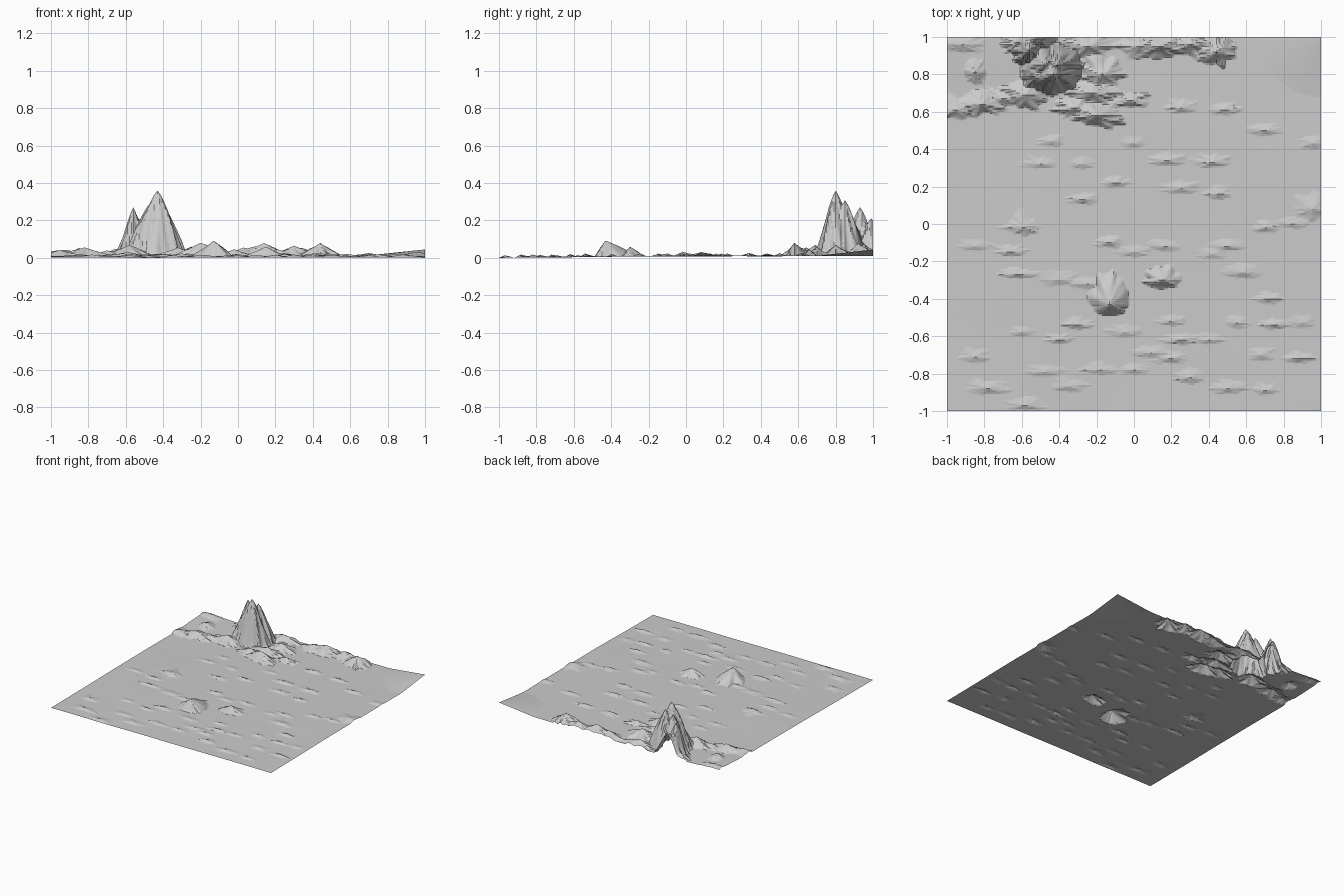
import bpy, bmesh, math, random
from mathutils import Vector, noise

random.seed(4)
N = 200                     # grid cells per side
STEP = 2.0 / N


def ground(x, y):
    """Gently rising sand sheet with lifted back corners."""
    z = 0.003 + 0.009 * min(1, (y + 1) / 0.8)
    z += 0.003 * noise.noise(Vector((x * 2.5, y * 2.5, 0.3)))
    z += 0.035 * max(0, 1 - math.hypot(x - 1, y - 1) / 0.32)
    z += 0.018 * max(0, 1 - math.hypot(x + 1, y - 0.95) / 0.4)
    return max(z, 0.0)


base = [[ground(-1 + i * STEP, -1 + j * STEP) for i in range(N + 1)] for j in range(N + 1)]
rise = [[0.0] * (N + 1) for _ in range(N + 1)]


def stamp(cx, cy, h, rx, ry, front, rough, power):
    """Raise a craggy bump; 'front' is the length of the steep -y side relative to ry."""
    seed = cx * 17.3 + cy * 9.1
    i0, i1 = [int((cx + s * rx * 1.4 + 1) / STEP) for s in (-1, 1)]
    j0, j1 = [int((cy + s * ry * 1.4 + 1) / STEP) for s in (-1, 1)]
    for j in range(max(0, j0), min(N, j1) + 1):
        for i in range(max(0, i0), min(N, i1) + 1):
            dx, dy = -1 + i * STEP - cx, -1 + j * STEP - cy
            u, v = dx / rx, dy / (ry if dy > 0 else ry * front)
            r = math.hypot(u, v)
            a = math.atan2(v, u)
            # gullies run down the slope, so the noise follows the angle
            g = noise.noise(Vector((2.6 * math.cos(a), 2.6 * math.sin(a), seed + r)))
            r *= 1 + rough * g
            if r < 1:
                rise[j][i] = max(rise[j][i], h * (1 - r ** power))


# Main mountain: tall front peak with a ridge running to the back edge
for p in [(-0.43, 0.80, 0.35, 0.14, 0.13), (-0.41, 0.85, 0.30, 0.12, 0.11),
          (-0.48, 0.85, 0.27, 0.11, 0.13), (-0.56, 0.93, 0.26, 0.085, 0.10),
          (-0.53, 0.99, 0.20, 0.11, 0.12), (-0.51, 0.80, 0.20, 0.10, 0.10)]:
    stamp(*p, front=0.85, rough=0.28, power=1.25)

# Foothills and the back range
for p in [(-0.20, 0.58, 0.07, 0.16, 0.08), (-0.32, 0.62, 0.045, 0.12, 0.07),
          (-0.17, 0.80, 0.06, 0.13, 0.10), (-0.02, 0.66, 0.035, 0.11, 0.05),
          (-0.22, 0.70, 0.05, 0.15, 0.07), (-0.58, 0.69, 0.06, 0.13, 0.10),
          (-0.82, 0.64, 0.045, 0.13, 0.08), (-0.95, 0.61, 0.03, 0.12, 0.07),
          (-0.70, 0.67, 0.03, 0.12, 0.06), (-0.85, 0.81, 0.035, 0.06, 0.09),
          (-0.25, 0.95, 0.05, 0.15, 0.08), (0.03, 0.95, 0.045, 0.12, 0.08),
          (0.14, 0.95, 0.07, 0.16, 0.08), (0.30, 0.96, 0.055, 0.14, 0.08),
          (0.44, 0.92, 0.07, 0.10, 0.10), (-0.62, 0.97, 0.05, 0.10, 0.08),
          (-0.92, 0.96, 0.02, 0.12, 0.06)]:
    stamp(*p, front=0.7, rough=0.45, power=0.95)

# Lone rocks on the plain
stamp(-0.13, -0.43, 0.085, 0.10, 0.18, front=0.35, rough=0.25, power=1.1)
stamp(0.15, -0.30, 0.052, 0.10, 0.08, front=0.6, rough=0.3, power=1.1)

# Low dunes, wide in x and short in y
dunes = [(-.44, .44), (-.01, .43), (.18, .34), (-.5, .32), (-.28, .32), (.42, .33), (-.1, .22),
         (.25, .19), (.45, .16), (.95, .08), (.96, .43), (.7, .5), (.25, .62), (.48, .61),
         (-.27, .13), (-.6, -.02), (-.85, -.12), (-.66, -.15), (-.13, -.1), (0, -.15), (.16, -.12),
         (.5, -.12), (.42, -.16), (.7, -.02), (.85, 0), (.58, -.26), (-.62, -.27), (-.4, -.3),
         (-.25, -.32), (.72, -.4), (.55, -.53), (.75, -.54), (.9, -.53), (.2, -.52), (-.3, -.54),
         (-.6, -.58), (-.4, -.62), (-.85, -.71), (-.05, -.58), (.1, -.69), (.4, -.62), (.68, -.7),
         (.88, -.72), (0, -.78), (-.18, -.78), (-.48, -.79), (.3, -.82), (.5, -.88), (.7, -.89),
         (-.78, -.88), (-.35, -.87), (-.58, -.97), (.2, -.72), (.25, -.62)]
for x, y in dunes:
    stamp(x, y, random.uniform(0.009, 0.016), random.uniform(0.07, 0.12),
          random.uniform(0.035, 0.05), front=0.6, rough=0.4, power=0.9)
stamp(-0.59, -0.02, 0.022, 0.09, 0.08, front=0.5, rough=0.4, power=0.9)
stamp(0.96, 0.08, 0.022, 0.10, 0.10, front=0.5, rough=0.4, power=0.9)

# Terrain sheet
bm = bmesh.new()
bmesh.ops.create_grid(bm, x_segments=N, y_segments=N, size=1.0)
for v in bm.verts:
    i, j = round((v.co.x + 1) / STEP), round((v.co.y + 1) / STEP)
    v.co.z = base[j][i] + rise[j][i]
low = min(v.co.z for v in bm.verts)
bmesh.ops.translate(bm, verts=bm.verts, vec=(0, 0, -low))
mesh = bpy.data.meshes.new("desert_terrain")
bm.to_mesh(mesh)
bm.free()
terrain = bpy.data.objects.new("desert_terrain", mesh)
bpy.context.collection.objects.link(terrain)

# Thin out flat areas into larger facets, as in a low-poly landscape
thin = terrain.modifiers.new("facets", 'DECIMATE')
thin.ratio = 0.25
